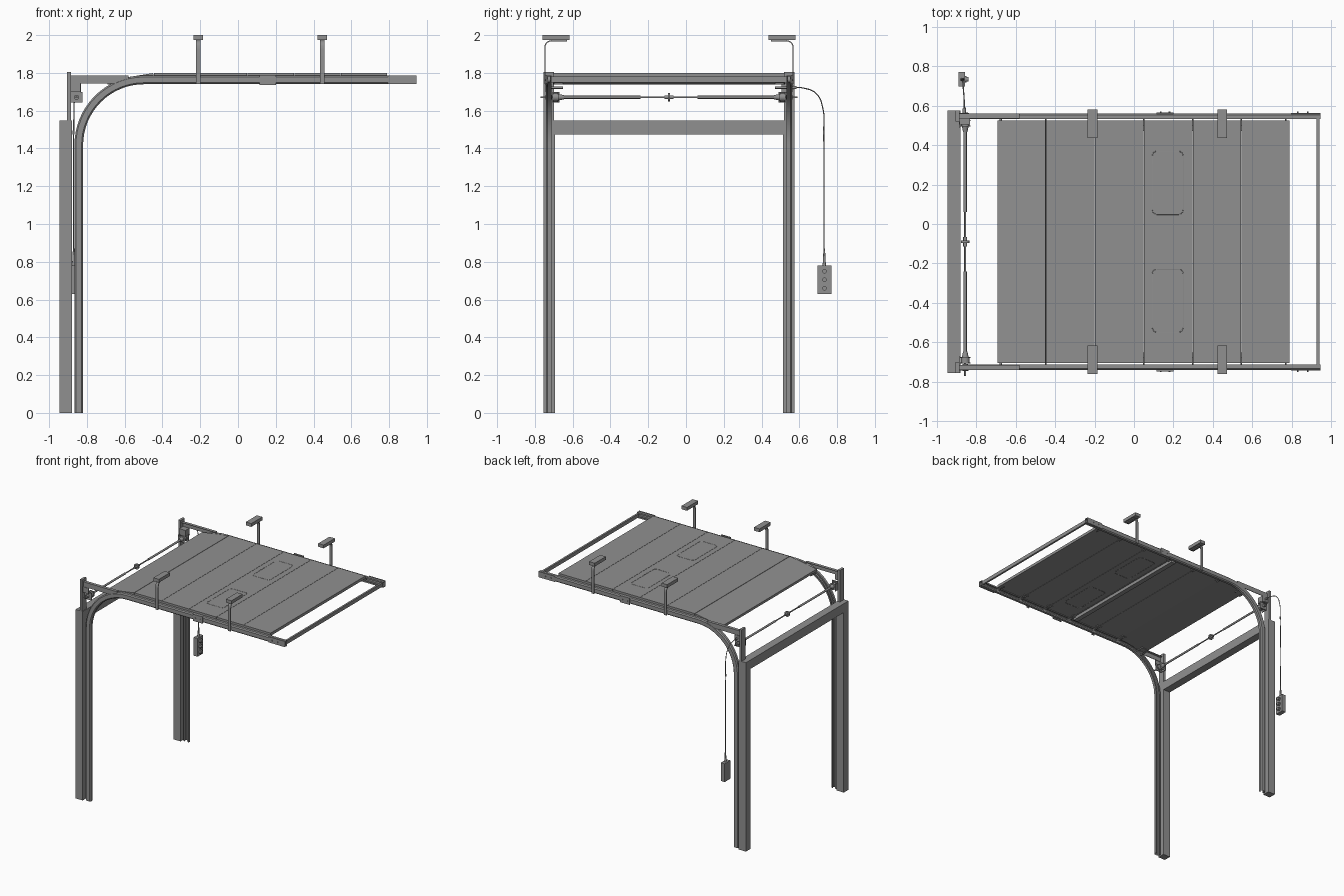
import bpy, bmesh, math
from mathutils import Vector, Matrix

if "Cube" in bpy.data.objects:
    bpy.data.objects.remove(bpy.data.objects["Cube"])

C = -0.09          # y of the door's centre line
SIDES = (("left", -1), ("right", 1))
STEEL = bpy.data.materials.new("dark_steel")
STEEL.diffuse_color = (0.28, 0.28, 0.28, 1)
STEEL.use_nodes = True
STEEL.node_tree.nodes["Principled BSDF"].inputs["Base Color"].default_value = STEEL.diffuse_color


def make(name, bm, smooth=False):
    bmesh.ops.recalc_face_normals(bm, faces=bm.faces)
    me = bpy.data.meshes.new(name)
    bm.to_mesh(me)
    bm.free()
    me.materials.append(STEEL)
    ob = bpy.data.objects.new(name, me)
    bpy.context.collection.objects.link(ob)
    if smooth:
        bpy.context.view_layer.objects.active = ob
        bpy.ops.object.select_all(action='DESELECT')
        ob.select_set(True)
        bpy.ops.object.shade_smooth_by_angle(angle=math.radians(35))
    return ob


def box(name, x0, x1, y0, y1, z0, z1):
    bm = bmesh.new()
    bmesh.ops.create_cube(bm, size=1)
    for v in bm.verts:
        v.co = Vector(((x0 + x1) / 2 + v.co.x * (x1 - x0),
                       (y0 + y1) / 2 + v.co.y * (y1 - y0),
                       (z0 + z1) / 2 + v.co.z * (z1 - z0)))
    return make(name, bm)


def side_box(name, s, x0, x1, d0, d1, z0, z1):
    """Box placed at distance d from the door's centre line, on side s."""
    y0, y1 = sorted((C + s * d0, C + s * d1))
    return box(name, x0, x1, y0, y1, z0, z1)


def rod(name, p, q, r, r2=None, n=20):
    p, q = Vector(p), Vector(q)
    bm = bmesh.new()
    bmesh.ops.create_cone(bm, cap_ends=True, segments=n, radius1=r,
                          radius2=r if r2 is None else r2, depth=(q - p).length)
    rot = (q - p).to_track_quat('Z', 'Y').to_matrix().to_4x4()
    bm.transform(Matrix.Translation((p + q) / 2) @ rot)
    return make(name, bm, True)


def sweep(name, rings):
    """Skin a list of closed rings and cap both ends."""
    bm = bmesh.new()
    vs = [[bm.verts.new(p) for p in ring] for ring in rings]
    n = len(rings[0])
    for a, b in zip(vs, vs[1:]):
        for i in range(n):
            bm.faces.new((a[i], a[(i + 1) % n], b[(i + 1) % n], b[i]))
    bm.faces.new(vs[0])
    bm.faces.new(vs[-1])
    return make(name, bm, True)


def tube(name, pts, r, cyclic=False, bezier=False):
    cu = bpy.data.curves.new(name, 'CURVE')
    cu.dimensions = '3D'
    cu.bevel_depth, cu.bevel_resolution, cu.use_fill_caps = r, 2, True
    cu.materials.append(STEEL)
    sp = cu.splines.new('BEZIER' if bezier else 'POLY')
    seq = sp.bezier_points if bezier else sp.points
    seq.add(len(pts) - 1)
    for b, p in zip(seq, pts):
        if bezier:
            b.co = p
            b.handle_left_type = b.handle_right_type = 'AUTO'
        else:
            b.co = (*p, 1)
    sp.use_cyclic_u = cyclic
    ob = bpy.data.objects.new(name, cu)
    bpy.context.collection.objects.link(ob)
    bpy.ops.object.select_all(action='DESELECT')
    bpy.context.view_layer.objects.active = ob
    ob.select_set(True)
    bpy.ops.object.convert(target='MESH')


# Door opening: lintel between two jambs
box("lintel", -0.945, -0.88, C - 0.603, C + 0.603, 1.475, 1.548)

# Track path: upright, quarter bend, horizontal run (position, outward normal)
R, cx, cz = 0.345, -0.498, 1.418
path = [((cx - R, 0), (-1, 0))]
for i in range(17):
    a = math.pi - i * math.pi / 32
    n = (math.cos(a), math.sin(a))
    path.append(((cx + R * n[0], cz + R * n[1]), n))
path.append(((0.945, cz + R), (0, 1)))
# C-shaped channel with chamfered back and returned lips, open towards the door
h, t, c, di, do = 0.023, 0.004, 0.008, 0.622, 0.65
channel = [(h, di), (h, do - c), (h - c, do), (c - h, do), (-h, do - c), (-h, di),
           (-h + 0.012, di), (-h + 0.012, di + t), (-h + t, di + t), (-h + t, do - c - 0.001),
           (c + 0.001 - h, do - t), (h - c - 0.001, do - t), (h - t, do - c - 0.001),
           (h - t, di + t), (h - 0.012, di + t), (h - 0.012, di)]

for nm, s in SIDES:
    side_box(nm + "_jamb", s, -0.945, -0.88, 0.603, 0.664, 0, 1.548)
    sweep(nm + "_track", [[(p[0] + n[0] * u, C + s * d, p[1] + n[1] * u) for u, d in channel]
                          for p, n in path])
    # Head post and upper angle rail
    side_box(nm + "_head_post", s, -0.905, -0.885, 0.61, 0.664, 1.548, 1.806)
    side_box(nm + "_upper_rail", s, -0.885, -0.58, 0.644, 0.649, 1.745, 1.785)
    side_box(nm + "_upper_rail_flange", s, -0.885, -0.58, 0.624, 0.644, 1.781, 1.785)
    side_box(nm + "_head_gusset", s, -0.885, -0.835, 0.648, 0.653, 1.70, 1.745)
    # Shaft bearing plate, cable drum and springs
    side_box(nm + "_bearing_plate", s, -0.887, -0.823, 0.626, 0.634, 1.642, 1.70)
    side_box(nm + "_bearing_foot", s, -0.887, -0.88, 0.58, 0.634, 1.642, 1.70)

    def axle(part, d0, d1, r, r2=None):
        rod(nm + "_" + part, (-0.855, C + s * d0, 1.671), (-0.855, C + s * d1, 1.671), r, r2)
    axle("bearing", 0.62, 0.655, 0.013)
    axle("drum", 0.59, 0.612, 0.022)
    axle("drum_rim_outer", 0.612, 0.617, 0.028)
    axle("drum_rim_inner", 0.585, 0.59, 0.028)
    axle("spring_cone", 0.555, 0.585, 0.011, 0.017)
    axle("spring", 0.15, 0.56, 0.008)
    # Horizontal track end stiffener, splice plate and bolts
    side_box(nm + "_end_angle", s, 0.795, 0.945, 0.648, 0.653, 1.74, 1.787)
    side_box(nm + "_splice_plate", s, 0.115, 0.20, 0.648, 0.656, 1.735, 1.79)
    for x in (0.135, 0.18, 0.83, 0.88):
        rod(nm + "_bolt", (x, C + s * 0.65, 1.763), (x, C + s * 0.659, 1.763), 0.005, n=6)
    # Ceiling hangers: bent strap under a fixing block
    line = [(0.657, 1.74), (0.657, 1.925)]
    line += [(0.622 + 0.035 * math.cos(a), 1.935 + 0.035 * math.sin(a))
             for a in [k * math.pi / 12 for k in range(1, 7)]] + [(0.54, 1.97)]
    for x in (-0.21, 0.447):
        rings = []
        for i, (d, z) in enumerate(line):
            q, w = line[max(i - 1, 0)], line[min(i + 1, len(line) - 1)]
            tx = Vector((w[0] - q[0], w[1] - q[1])).normalized()
            nx = Vector((-tx.y, tx.x)) * 0.003
            rings.append([(x + e * 0.012, C + s * (d + f * nx.x), z + f * nx.y)
                          for e, f in ((-1, -1), (1, -1), (1, 1), (-1, 1))])
        sweep(nm + "_hanger_strap", rings)
        side_box(nm + "_hanger_block", s, x - 0.025, x + 0.025, 0.526, 0.67, 1.973, 2.0)

# Torsion shaft with centre coupling
rod("torsion_shaft", (-0.855, C - 0.68, 1.671), (-0.855, C + 0.68, 1.671), 0.005)
rod("centre_coupling", (-0.855, C - 0.025, 1.671), (-0.855, C + 0.025, 1.671), 0.01)
rod("coupling_flange", (-0.855, C - 0.006, 1.671), (-0.855, C + 0.006, 1.671), 0.022)
# Rear cross bar
box("rear_cross_bar", 0.925, 0.94, C - 0.625, C + 0.625, 1.75, 1.78)

# Door panels, the last one tilting into the bend
edges = [-0.695, -0.447, -0.199, 0.049, 0.297, 0.543, 0.79]
for i, (a, b) in enumerate(zip(edges, edges[1:])):
    ob = box("door_panel", a + 0.001, b - 0.001, C - 0.615, C + 0.615, 1.776, 1.799)
    if i == 0:
        piv = Matrix.Translation((b, 0, 1.79))
        ob.data.transform(piv @ Matrix.Rotation(math.radians(-9), 4, 'Y') @ piv.inverted())
# Hinges and rollers at the joints
for x in edges[1:-1] + [0.77]:
    for nm, s in SIDES:
        if x < 0.7:
            side_box(nm + "_hinge_leaf", s, x - 0.02, x + 0.02, 0.56, 0.59, 1.771, 1.777)
        rod(nm + "_roller_stem", (x, C + s * 0.56, 1.765), (x, C + s * 0.63, 1.765), 0.004, n=10)
        rod(nm + "_roller", (x, C + s * 0.627, 1.765), (x, C + s * 0.642, 1.765), 0.016)
for nm, s in SIDES:
    side_box(nm + "_bottom_bracket", s, -0.69, -0.63, 0.56, 0.61, 1.738, 1.747)
    rod(nm + "_bottom_roller", (-0.675, C + s * 0.56, 1.722), (-0.675, C + s * 0.64, 1.722), 0.006)
# Stiffening strut on the underside
box("door_strut", 0.0, 0.04, C - 0.59, C + 0.59, 1.75, 1.777)
# Window rims with rounded corners, on both faces
for yc in (C - 0.2985, C + 0.2985):
    for z in (1.7985, 1.7765):
        pts = []
        for k, (sx, sy) in enumerate(((1, 1), (-1, 1), (-1, -1), (1, -1))):
            for j in range(5):
                a = (k + j / 4) * math.pi / 2
                pts.append((0.171 + sx * 0.055 + 0.023 * math.cos(a),
                            yc + sy * 0.137 + 0.023 * math.sin(a), z))
        tube("window_rim", pts, 0.002, cyclic=True)

# Drive gearbox, control cable and pendant
box("drive_gearbox", -0.885, -0.83, 0.505, 0.56, 1.695, 1.745)
tube("control_cable", [(-0.86, 0.55, 1.722), (-0.86, 0.62, 1.72), (-0.865, 0.69, 1.69), (-0.868, 0.725, 1.61),
                       (-0.87, 0.729, 1.48), (-0.87, 0.73, 1.1), (-0.87, 0.732, 0.78)], 0.003, bezier=True)
rod("cable_gland", (-0.86, 0.555, 1.722), (-0.86, 0.585, 1.722), 0.008)
rod("cable_clip", (-0.87, 0.729, 1.475), (-0.87, 0.729, 1.495), 0.005)
rod("strain_relief", (-0.87, 0.732, 0.775), (-0.87, 0.732, 0.87), 0.009, 0.004)
box("pendant_body", -0.89, -0.855, 0.697, 0.77, 0.63, 0.78)
for z in (0.75, 0.705, 0.66):
    rod("pendant_button_ring", (-0.857, 0.733, z), (-0.848, 0.733, z), 0.017)
    rod("pendant_button", (-0.85, 0.733, z), (-0.838, 0.733, z), 0.012)
